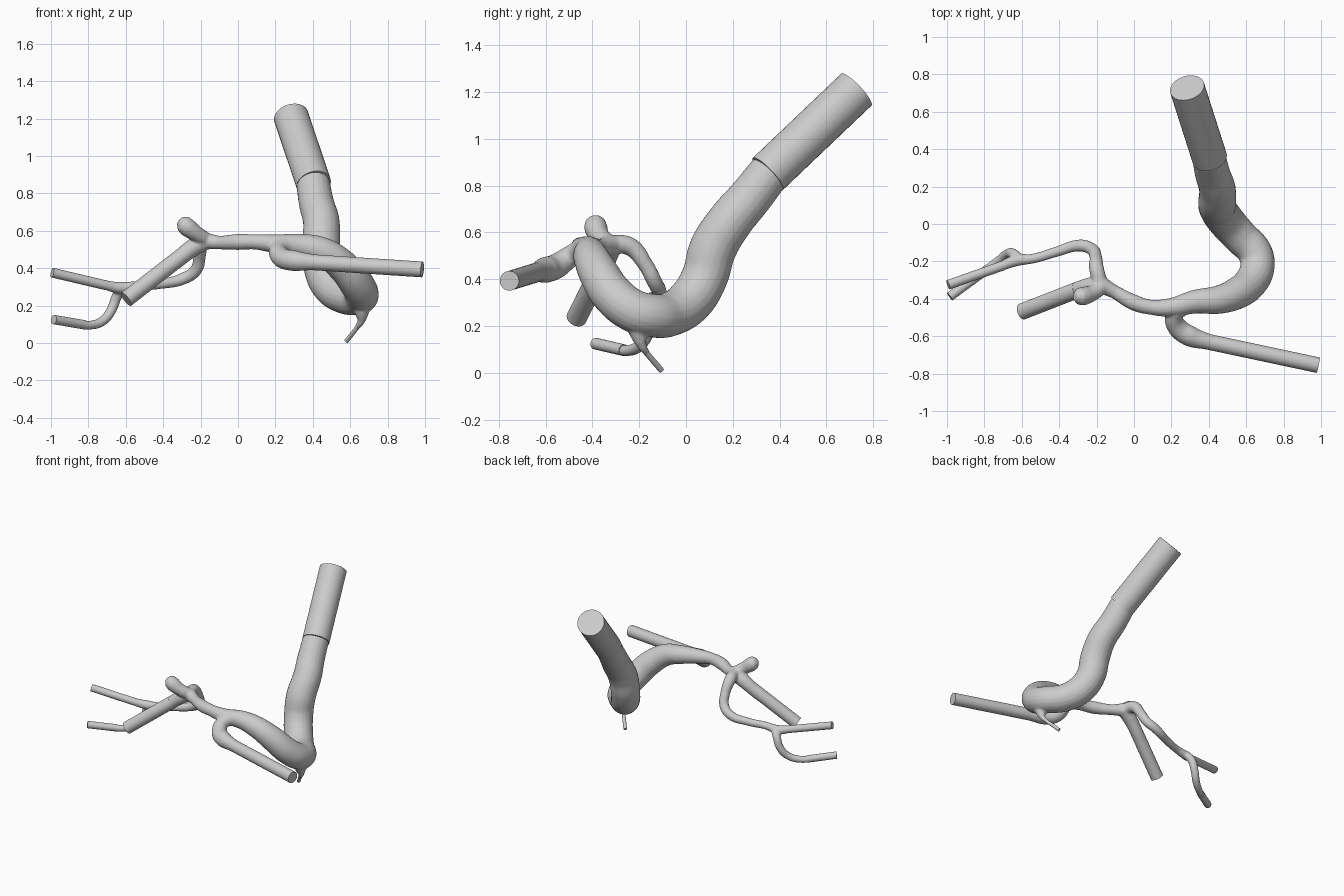
import bpy
from mathutils import Vector

# Organic vessel runs: (x, y, z, radius)
trunk = [(.40, .36, .86, .090), (.42, .27, .745, .094), (.445, .19, .65, .098),
         (.445, .115, .53, .102), (.45, .08, .41, .100), (.49, .02, .31, .100),
         (.57, -.07, .25, .095), (.645, -.15, .245, .093), (.66, -.225, .265, .092),
         (.625, -.31, .33, .091), (.55, -.37, .42, .086), (.45, -.405, .49, .076),
         (.33, -.415, .52, .064), (.20, -.445, .53, .050), (.09, -.445, .54, .040),
         (0, -.42, .54, .043), (-.10, -.365, .537, .036), (-.17, -.325, .545, .044),
         (-.205, -.29, .55, .040)]
front_branch = [(.27, -.43, .53, .050), (.215, -.49, .50, .046), (.235, -.555, .455, .054),
                (.30, -.60, .44, .056), (.38, -.625, .433, .045), (.46, -.642, .428, .038)]
pouch = [(-.17, -.335, .55, .040), (-.225, -.37, .585, .043), (-.27, -.385, .618, .050),
         (-.293, -.388, .638, .046), (-.315, -.39, .655, .022)]
side_branch = [(-.16, -.32, .55, .045), (-.24, -.335, .51, .048), (-.34, -.365, .43, .042),
               (-.42, -.395, .37, .038)]
back_branch = [(-.18, -.32, .55, .040), (-.20, -.24, .54, .040), (-.205, -.175, .465, .033),
               (-.225, -.135, .39, .033), (-.29, -.115, .345, .032), (-.42, -.15, .315, .027),
               (-.54, -.185, .305, .026), (-.63, -.195, .295, .032), (-.72, -.23, .312, .025),
               (-.80, -.26, .33, .022)]
lower_fork = [(-.61, -.19, .30, .027), (-.645, -.16, .255, .028), (-.675, -.16, .18, .027),
              (-.72, -.195, .12, .026), (-.79, -.245, .095, .024), (-.88, -.31, .105, .022)]
twig = [(.66, -.205, .22, .06), (.662, -.20, .16, .038), (.66, -.19, .12, .021),
        (.635, -.165, .082, .013), (.61, -.14, .05, .011)]

# All runs become splines of one curve, then one fused mesh
curve = bpy.data.curves.new("vessel_tree", 'CURVE')
curve.dimensions = '3D'
curve.bevel_depth = 1
curve.bevel_resolution = 8
curve.resolution_u = 8
curve.use_fill_caps = True
for run in (trunk, front_branch, pouch, side_branch, back_branch, lower_fork, twig):
    spline = curve.splines.new('BEZIER')
    spline.bezier_points.add(len(run) - 1)
    for point, (x, y, z, r) in zip(spline.bezier_points, run):
        point.co = (x, y, z)
        point.radius = r
        point.handle_left_type = point.handle_right_type = 'AUTO'
vessel = bpy.data.objects.new("vessel_tree", curve)
bpy.context.collection.objects.link(vessel)
bpy.context.view_layer.objects.active = vessel
vessel.select_set(True)
bpy.ops.object.convert(target='MESH')
vessel = bpy.context.object
remesh = vessel.modifiers.new("fuse", 'REMESH')
remesh.mode = 'VOXEL'
remesh.voxel_size = .007
remesh.use_smooth_shade = True
smooth = vessel.modifiers.new("soften", 'SMOOTH')
smooth.factor = .5
smooth.iterations = 6


# Straight flat-ended tube extensions
def extension(name, start, end, radius):
    a, b = Vector(start), Vector(end)
    bpy.ops.mesh.primitive_cylinder_add(vertices=32, radius=radius, depth=(b - a).length,
                                        location=(a + b) / 2)
    tube = bpy.context.object
    tube.name = name
    tube.rotation_euler = (b - a).to_track_quat('Z', 'Y').to_euler()
    bpy.ops.object.shade_smooth_by_angle()


extension("trunk_extension", (.405, .35, .85), (.284, .728, 1.21), .094)
extension("front_extension", (.36, -.622, .434), (.985, -.755, .393), .042)
extension("side_extension", (-.30, -.352, .465), (-.598, -.468, .234), .044)
extension("upper_fork_extension", (-.70, -.222, .307), (-.993, -.325, .376), .026)
extension("lower_fork_extension", (-.82, -.267, .097), (-.985, -.388, .125), .025)
extension("twig_extension", (.64, -.17, .086), (.58, -.105, .010), .012)
